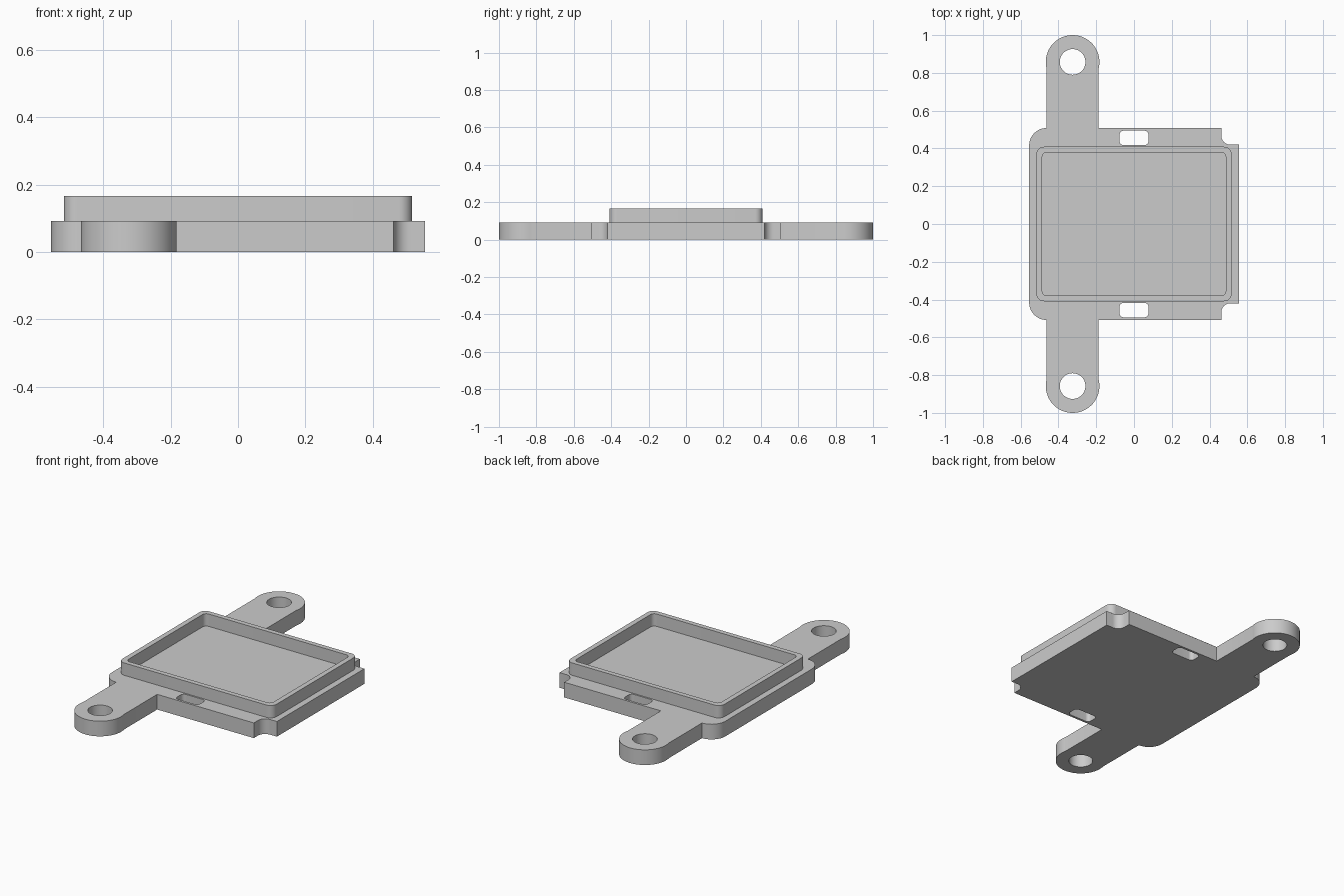
import bpy, bmesh
from math import cos, sin, pi, radians, acos

cube = bpy.data.objects.get("Cube")
if cube:
    bpy.data.objects.remove(cube, do_unlink=True)

grey = bpy.data.materials.new("light grey plastic")
grey.use_nodes = True
GREY = (0.6, 0.6, 0.6, 1)
grey.diffuse_color = GREY
next(n for n in grey.node_tree.nodes
     if n.type == 'BSDF_PRINCIPLED').inputs["Base Color"].default_value = GREY


def arc(cx, cy, r, start, end, steps):
    """Points along an arc, angles in radians."""
    angles = [start + (end - start) * i / steps for i in range(steps + 1)]
    return [(cx + r * cos(a), cy + r * sin(a)) for a in angles]


def rounded_rect(cx, cy, half_x, half_y, r):
    points = []
    for i, (sx, sy) in enumerate([(1, 1), (-1, 1), (-1, -1), (1, -1)]):
        points += arc(cx + sx * (half_x - r), cy + sy * (half_y - r), r,
                      i * pi / 2, (i + 1) * pi / 2, 8)
    return points


def extrude_profile(name, loops, bottom, top):
    """Fill an outline with holes and extrude it from bottom to top."""
    curve = bpy.data.curves.new(name + "_profile", 'CURVE')
    curve.dimensions = '2D'
    curve.fill_mode = 'BOTH'
    curve.extrude = (top - bottom) / 2
    for loop in loops:
        spline = curve.splines.new('POLY')
        spline.points.add(len(loop) - 1)
        for point, (x, y) in zip(spline.points, loop):
            point.co = (x, y, 0, 1)
        spline.use_cyclic_u = True
    helper = bpy.data.objects.new(name + "_profile", curve)
    bpy.context.collection.objects.link(helper)
    bpy.context.view_layer.update()
    graph = bpy.context.evaluated_depsgraph_get()
    mesh = bpy.data.meshes.new_from_object(helper.evaluated_get(graph))
    bpy.data.objects.remove(helper, do_unlink=True)

    bm = bmesh.new()
    bm.from_mesh(mesh)
    bmesh.ops.remove_doubles(bm, verts=bm.verts, dist=1e-5)
    bmesh.ops.translate(bm, verts=bm.verts, vec=(0, 0, (top + bottom) / 2))
    bmesh.ops.recalc_face_normals(bm, faces=bm.faces)
    bm.to_mesh(mesh)
    bm.free()
    mesh.name = name
    mesh.materials.clear()
    mesh.materials.append(grey)
    obj = bpy.data.objects.new(name, mesh)
    bpy.context.collection.objects.link(obj)
    bpy.ops.object.select_all(action='DESELECT')
    obj.select_set(True)
    bpy.context.view_layer.objects.active = obj
    bpy.ops.object.shade_smooth_by_angle(angle=radians(30))
    return obj


BASE_TOP, RIM_TOP = 0.092, 0.167
HALF_X, HALF_Y = 0.555, 0.508
EAR_X, EAR_Y, EAR_R, NECK = -0.325, 0.858, 0.142, 0.138

# Base plate outline, back half: notched corner, mounting ear, rounded corner
notch_x, notch_y, notch_r = 0.462, 0.42, 0.048
side = acos(NECK / EAR_R)
half = [(HALF_X, notch_y)]
half += arc(notch_x + notch_r, notch_y + notch_r, notch_r, -pi / 2, -pi, 10)
half += [(notch_x, HALF_Y), (EAR_X + NECK, HALF_Y)]
half += arc(EAR_X, EAR_Y, EAR_R, -side, pi + side, 48)
corner = HALF_X + EAR_X - NECK
half += arc(EAR_X - NECK, HALF_Y - corner, corner, pi / 2, pi, 12)
outline = half + [(x, -y) for x, y in reversed(half)]

# Screw holes and slots, one of each per side
holes = []
for s in (1, -1):
    holes.append(arc(EAR_X, s * EAR_Y, 0.068, 0, 2 * pi, 48)[:-1])
    holes.append(rounded_rect(0, s * 0.456, 0.077, 0.038, 0.022))
extrude_profile("base_plate", [outline] + holes, 0, BASE_TOP)

# Raised rim around the shallow tray
extrude_profile("tray_rim", [rounded_rect(0, 0, 0.517, 0.409, 0.04),
                             rounded_rect(0, 0, 0.486, 0.379, 0.025)],
                BASE_TOP - 0.01, RIM_TOP)
